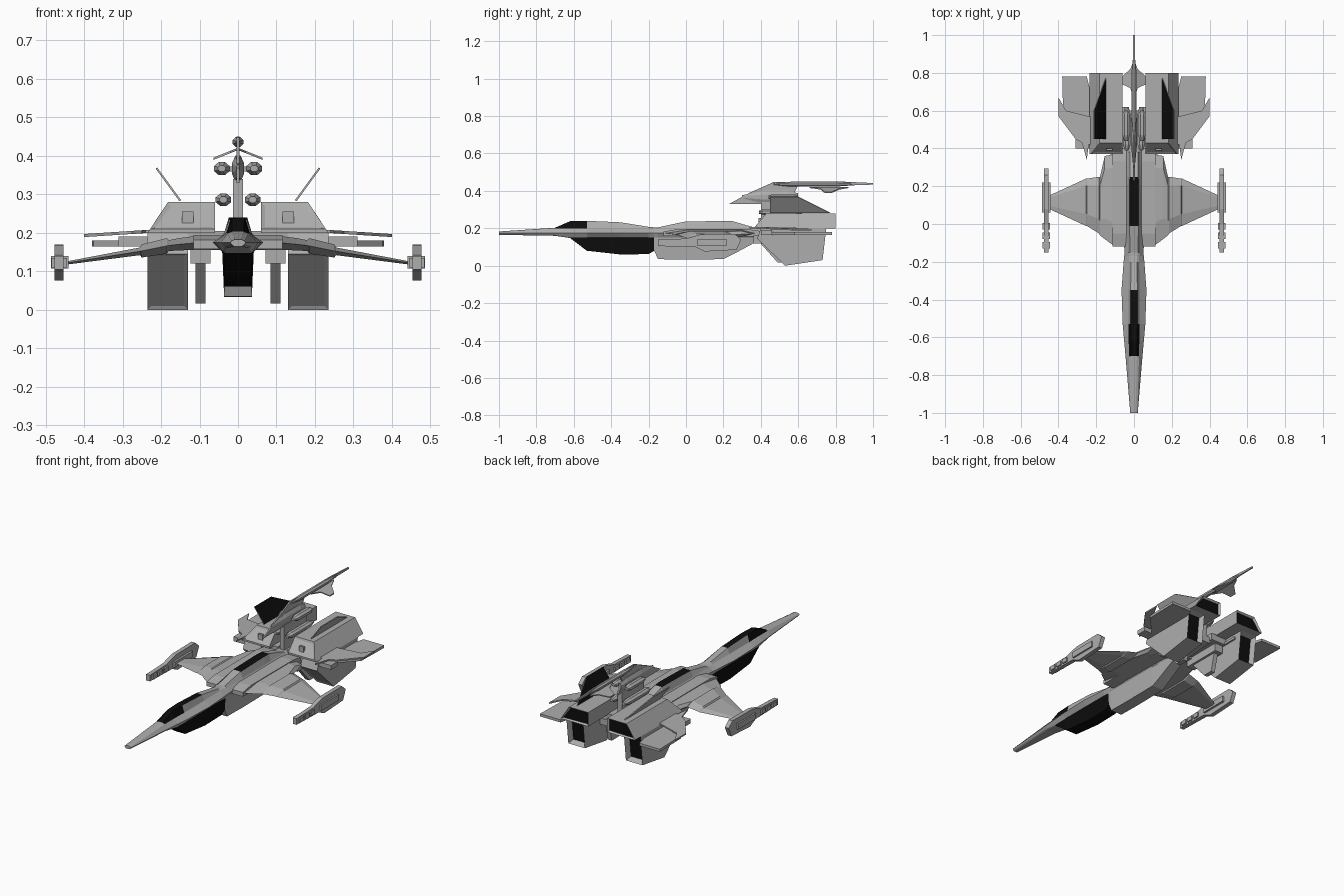
import bpy, bmesh
from mathutils import Vector

old = bpy.data.objects.get("Cube")
if old:
    bpy.data.objects.remove(old, do_unlink=True)


def material(name, value):
    mat = bpy.data.materials.new(name)
    mat.use_nodes = True
    colour = (value, value, value, 1)
    mat.diffuse_color = colour
    mat.node_tree.nodes["Principled BSDF"].inputs["Base Color"].default_value = colour
    return mat


MATERIALS = [material("hull grey", .42), material("gloss black", .004)]


def finish(name, bm, mirror):
    bmesh.ops.recalc_face_normals(bm, faces=bm.faces)
    mesh = bpy.data.meshes.new(name)
    bm.to_mesh(mesh)
    bm.free()
    for mat in MATERIALS:
        mesh.materials.append(mat)
    ob = bpy.data.objects.new(name, mesh)
    bpy.context.collection.objects.link(ob)
    if mirror:
        ob.modifiers.new("mirror", 'MIRROR').use_mirror_merge = False
    return ob


def loft(name, rings, mirror=True, paint=None):
    """Skin equal rings of points; paint(centre, segment) tells which faces are black."""
    bm = bmesh.new()
    loops = [[bm.verts.new(p) for p in ring] for ring in rings]
    count = len(loops[0])
    for a, b in zip(loops, loops[1:]):
        for j in range(count):
            k = (j + 1) % count
            face = bm.faces.new((a[j], a[k], b[k], b[j]))
            if paint and paint(face.calc_center_median(), j):
                face.material_index = 1
    bm.faces.new(loops[0])
    bm.faces.new(loops[-1])
    return finish(name, bm, mirror)


def side_plate(name, x0, x1, outline, mirror=True):
    """Extrude a (y, z) outline across x."""
    return loft(name, [[(x, y, z) for y, z in outline] for x in (x0, x1)], mirror)


def block(name, x0, x1, y0, y1, z0, z1, mirror=True):
    return side_plate(name, x0, x1, [(y0, z0), (y1, z0), (y1, z1), (y0, z1)], mirror)


def sheet(name, outline, height, thick, mirror=True):
    """Extrude an (x, y) outline, with its height given as a function of x."""
    return loft(name, [[(x, y, height(x) + d) for x, y in outline]
                       for d in (0, thick)], mirror)


def pod(name, x, z, sections, mirror=True):
    """Eight-sided pod along y from (y, half width, half height) sections."""
    shape = [(1, .4), (.4, 1), (-.4, 1), (-1, .4), (-1, -.4), (-.4, -1), (.4, -1), (1, -.4)]
    return loft(name, [[(x + w * a, y, z + h * b) for a, b in shape]
                       for y, w, h in sections], mirror)


def recess(ob, direction, rim, depth, index):
    """Inset the face that best faces a direction and colour its middle."""
    bm = bmesh.new()
    bm.from_mesh(ob.data)
    aim = Vector(direction).normalized()
    bm.normal_update()
    face = max(bm.faces, key=lambda f: f.normal.dot(aim))
    bmesh.ops.inset_individual(bm, faces=[face], thickness=rim, depth=-depth)
    face.material_index = index
    bm.to_mesh(ob.data)
    bm.free()


# Hull: long nose, cockpit, belly and tail boom
def hull_ring(y, top_w, top_z, mid_w, low_w, low_z):
    half = [(top_w, top_z),
            (min(top_w + .012, mid_w - .003), min(top_z - .004, .2)),
            (mid_w, .175),
            (low_w + .005, max(low_z + .003, .15)),
            (low_w, low_z)]
    return [(x, y, z) for x, z in half] + [(-x, y, z) for x, z in reversed(half)]


def hull_paint(centre, segment):
    y = centre.y
    glass = -.7 < y < -.53 and segment in (0, 8, 9)
    stripe = segment == 9 and (-.7 < y < -.35 or 0 < y < .25)
    belly = segment in (3, 4, 5) and -.62 < y < -.16
    return glass or stripe or belly


hull_sections = [
    (-1, .008, .183, .02, .01, .165),
    (-.7, .015, .203, .045, .03, .16),
    (-.62, .016, .238, .052, .034, .148),
    (-.53, .018, .24, .06, .036, .08),
    (-.35, .018, .232, .066, .036, .06),
    (-.2, .015, .208, .055, .035, .062),
    (-.17, .015, .205, .052, .035, .08),
    (-.15, .02, .205, .05, .036, .035),
    (-.01, .024, .235, .06, .036, .033),
    (.2, .024, .24, .06, .036, .035),
    (.25, .022, .238, .06, .034, .06),
    (.38, .02, .2, .05, .03, .13),
    (.6, .015, .19, .05, .03, .15)]
loft("hull", [hull_ring(*s) for s in hull_sections], False, hull_paint)

# Shoulder boxes either side of the hull
side_plate("shoulder", .04, .115,
           [(-.12, .158), (-.12, .182), (-.05, .195), (.33, .195), (.4, .185), (.4, .155)])


# Main wings with a raised panel
def wing_ring(x, front, rear, z, thick):
    chord = rear - front
    return [(x, front, z), (x, front + chord * .25, z + thick), (x, rear - chord * .15, z + thick),
            (x, rear, z), (x, rear - chord * .15, z - thick), (x, front + chord * .25, z - thick)]


wing = [(.1, -.12, .37, .175, .018), (.155, -.08, .36, .17, .016), (.18, -.06, .25, .167, .014),
        (.185, -.05, .25, .166, .02), (.25, -.01, .24, .153, .017), (.255, -.01, .24, .152, .01),
        (.45, .08, .15, .121, .004)]
loft("main_wing", [wing_ring(*s) for s in wing])

# Wingtip guns
side_plate("wingtip_gun", .453, .477,
           [(-.15, .105), (-.15, .14), (0, .145), (.08, .168), (.26, .17), (.295, .14),
            (.27, .085), (.1, .076), (.05, .1)])
block("gun_rail", .441, .486, .06, .22, .107, .14)
for y in (-.13, -.08, -.03):
    block("gun_collar", .444, .484, y, y + .035, .11, .135)

# Upper nacelles with a sloping outer side
def nacelle_ring(y, top_x, top_z):
    return [(.06, y, .2), (.235, y, .2), (top_x, y, top_z), (.06, y, top_z)]


nacelle = loft("nacelle", [nacelle_ring(.37, .228, .21), nacelle_ring(.43, .182, .28),
                           nacelle_ring(.8, .182, .28)])
recess(nacelle, (0, 1, 0), .012, .01, 1)
recess(nacelle, (0, -1, 1), .014, .004, 0)
block("nacelle_window", .115, .145, .388, .4, .225, .255)

# Tilted fins: black on the inner face
fin_outline = [(.148, .45, .285), (.148, .77, .285), (.21, .6, .37), (.21, .45, .37)]
loft("tilted_fin", [fin_outline, [(x + .004, y, z - .003) for x, y, z in fin_outline]])
inner = bpy.data.objects["tilted_fin"].data
for face in inner.polygons:
    if face.normal.x < -.5 and face.normal.z > .3:
        face.material_index = 1

# Lower engines with dark exhausts
engine = side_plate("lower_engine", .13, .235,
                    [(.4, .2), (.38, .145), (.53, 0), (.73, .03), (.75, .2)])
recess(engine, (0, 1, 0), .018, .03, 1)
recess(engine, (0, -1, -1), .014, .004, 0)

# Flat stabilisers and swept winglets
sheet("stabiliser", [(.12, .45), (.25, .45), (.375, .58), (.38, .78), (.25, .78), (.23, .7), (.12, .7)],
      lambda x: .165, .015)
sheet("winglet", [(.2, .42), (.24, .42), (.25, .34), (.275, .43), (.31, .45), (.4, .57),
                  (.4, .67), (.36, .6), (.2, .56)],
      lambda x: .215 - .065 * x, .008)
block("intake_strut", .22, .31, .4, .46, .165, .19)

# Ventral fins and their brackets
side_plate("ventral_fin", .085, .11, [(.38, .14), (.49, .017), (.55, .017), (.58, .14)])
block("ventral_bracket", .072, .124, .36, .6, .12, .165)
block("nacelle_bridge", .03, .14, .4, .62, .165, .205)

# Dorsal pylon, pods and long tail fin
block("pylon", -.013, .013, .4, .6, .18, .34, False)
pod("lower_pod", .038, .286, [(.39, .01, .008), (.42, .02, .016), (.58, .02, .016), (.62, .01, .008)])
pod("upper_pod", .042, .367, [(.44, .01, .008), (.47, .02, .017), (.58, .02, .017), (.6, .01, .008)])
block("pod_arm", 0, .03, .48, .56, .36, .372)
side_plate("tail_fin", -.004, .004,
           [(.23, .33), (.34, .39), (.47, .448), (.83, .45), (1, .442), (1, .433),
            (.6, .43), (.58, .39), (.62, .33)], False)
pod("fin_core", 0, .367, [(.3, .004, .01), (.42, .016, .034), (.55, .016, .034), (.6, .008, .02)], False)
pod("fin_spine", 0, .436, [(.46, .004, .004), (.56, .014, .013), (.8, .014, .013), (.9, .003, .006)], False)
sheet("tailplane", [(0, .66), (.02, .72), (.064, .74), (.064, .78), (.02, .82), (0, .87)],
      lambda x: .415 - .4 * x, .006)
